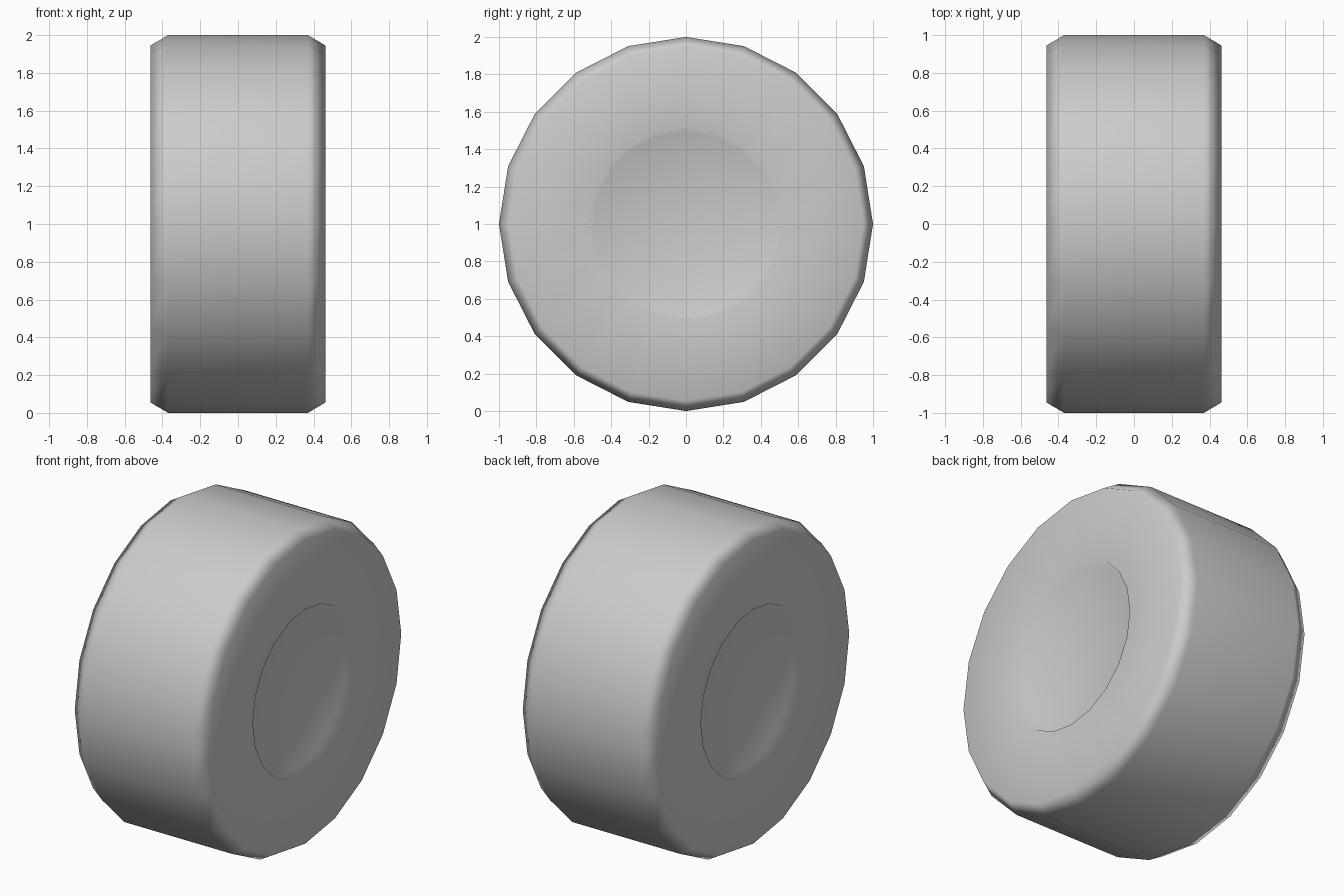
import bpy, bmesh
from math import sin, cos, pi

if "Cube" in bpy.data.objects:
    bpy.data.objects.remove(bpy.data.objects["Cube"])

SIDES = 20
FLOOR_X = 0.40  # depth position of the recess floor

# Half profile from tread to hub recess: (x offset, radius)
half = [(0.37, 1.0), (0.463, 0.945), (0.463, 0.515), (FLOOR_X, 0.495)]
profile = [(-x, r) for x, r in reversed(half)] + half

bm = bmesh.new()

# Rings around the x axis
rings = []
for x, r in profile:
    rings.append([bm.verts.new((x, r * sin(2 * pi * i / SIDES), 1 + r * cos(2 * pi * i / SIDES)))
                  for i in range(SIDES)])

# Tread, bevels, sidewalls and recess walls
for a, b in zip(rings, rings[1:]):
    for i in range(SIDES):
        j = (i + 1) % SIDES
        bm.faces.new((a[i], a[j], b[j], b[i]))

# Recess floors
for ring, x in ((rings[0], -FLOOR_X), (rings[-1], FLOOR_X)):
    centre = bm.verts.new((x, 0, 1))
    for i in range(SIDES):
        bm.faces.new((ring[i], ring[(i + 1) % SIDES], centre))

bmesh.ops.recalc_face_normals(bm, faces=bm.faces)
for f in bm.faces:
    f.smooth = True

mesh = bpy.data.meshes.new("wheel")
bm.to_mesh(mesh)
bm.free()
wheel = bpy.data.objects.new("wheel", mesh)
bpy.context.collection.objects.link(wheel)

# Large faces dominate the smooth shading
weighted = wheel.modifiers.new("weighted", 'WEIGHTED_NORMAL')
weighted.mode = 'FACE_AREA'
weighted.weight = 50

# Mid grey rubber
mat = bpy.data.materials.new("rubber")
mat.diffuse_color = (0.55, 0.55, 0.55, 1)
mat.use_nodes = True
mat.node_tree.nodes["Principled BSDF"].inputs["Base Color"].default_value = mat.diffuse_color
mesh.materials.append(mat)
